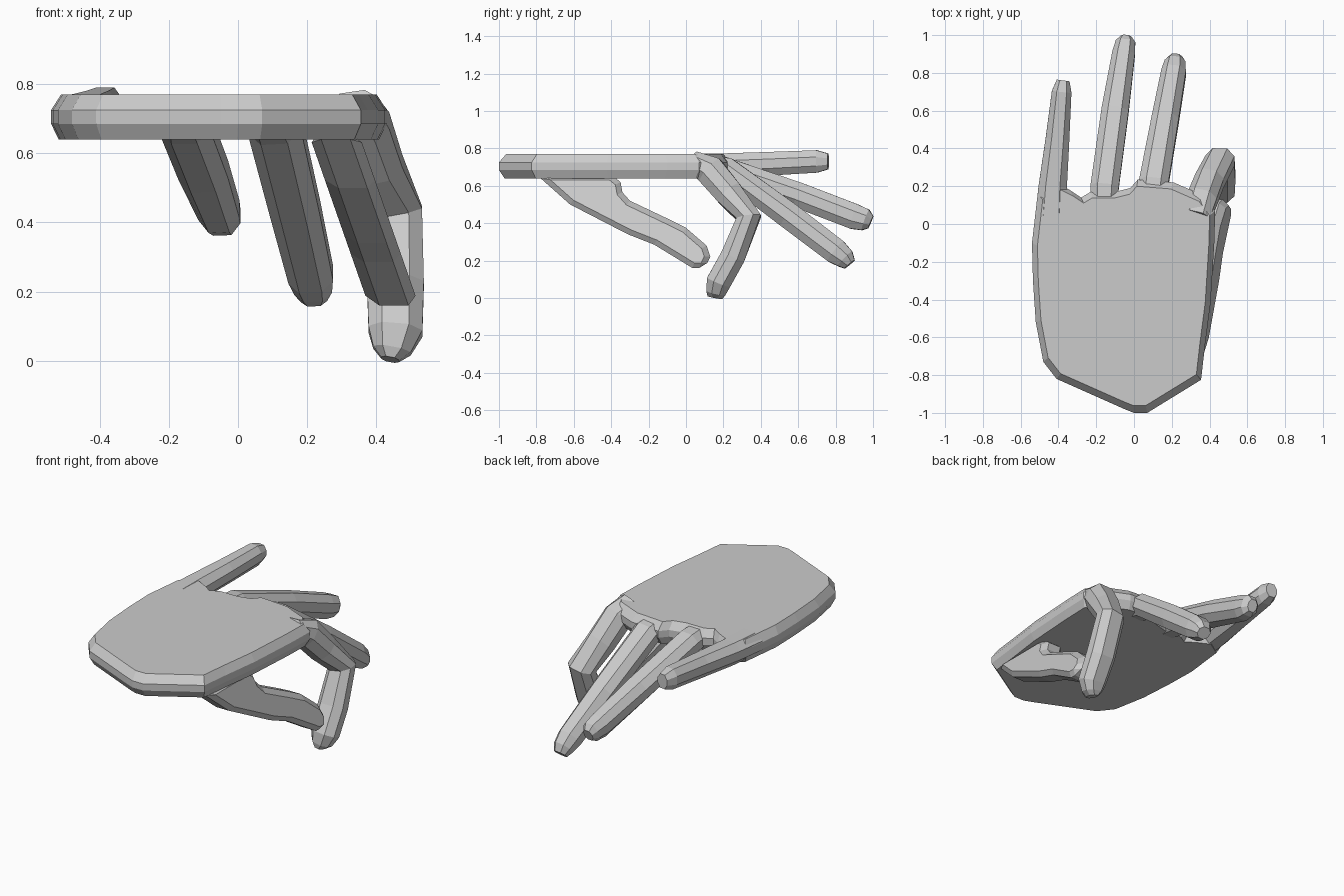
import bpy, bmesh
from mathutils import Vector

if "Cube" in bpy.data.objects:
    bpy.data.objects.remove(bpy.data.objects["Cube"])


def skin(name, rings):
    """Bridge equal-length rings of points into a closed flat-shaded solid."""
    bm = bmesh.new()
    loops = [[bm.verts.new(p) for p in ring] for ring in rings]
    n = len(loops[0])
    for a, b in zip(loops, loops[1:]):
        for i in range(n):
            j = (i + 1) % n
            bm.faces.new((a[i], a[j], b[j], b[i]))
    bm.faces.new(loops[0][::-1])
    bm.faces.new(loops[-1])
    bmesh.ops.recalc_face_normals(bm, faces=bm.faces)
    me = bpy.data.meshes.new(name)
    bm.to_mesh(me)
    bm.free()
    ob = bpy.data.objects.new(name, me)
    bpy.context.collection.objects.link(ob)
    return ob


OCT = [(1, .4), (.5, 1), (-.5, 1), (-1, .4), (-1, -.4), (-.5, -1), (.5, -1), (1, -.4)]


def finger(name, path):
    """Eight-sided finger; each station is x, y, z, half width, half thickness."""
    pts = [Vector(p[:3]) for p in path]
    rings = []
    for i, (p, st) in enumerate(zip(pts, path)):
        t = Vector()
        if i > 0:
            t += (p - pts[i - 1]).normalized()
        if i < len(pts) - 1:
            t += (pts[i + 1] - p).normalized()
        t.normalize()
        side = Vector((1, 0, 0))
        side = (side - t * side.dot(t)).normalized()
        up = side.cross(t)
        rings.append([p + side * (u * st[3]) + up * (v * st[4]) for u, v in OCT])
    return skin(name, rings)


# Palm: outline stacked in four levels with rounded rim
outline = [(-.54, -.1), (-.535, -.3), (-.52, -.52), (-.48, -.73), (-.41, -.82), (-.05, -.98),
           (0, -1), (.07, -1), (.355, -.825), (.375, -.65), (.405, -.42), (.425, -.1),
           (.43, .07), (.37, .15), (.21, .22), (.02, .235), (-.02, .19), (-.10, .17),
           (-.23, .17), (-.28, .14), (-.34, .18), (-.42, .22), (-.51, .16)]
C = Vector((-.06, -.35))
palm_rings = []
for z, s in ((.64, .955), (.685, 1), (.725, 1), (.77, .94)):
    palm_rings.append([(C.x + (x - C.x) * s, C.y + (y - C.y) * s, z) for x, y in outline])
skin("palm", palm_rings)

# Four fingers
finger("little_finger", [(-.44, .02, .705, .085, .065), (-.43, .2, .708, .075, .065),
                         (-.405, .45, .718, .063, .063), (-.383, .70, .73, .052, .06),
                         (-.375, .76, .73, .034, .042)])
finger("ring_finger", [(-.16, .08, .705, .07, .06), (-.155, .2, .69, .075, .065),
                       (-.10, .60, .55, .072, .068), (-.055, .90, .435, .06, .068),
                       (-.045, .96, .417, .052, .058), (-.043, .988, .405, .03, .035)])
finger("middle_finger", [(.09, .08, .715, .07, .055), (.105, .22, .685, .078, .065),
                         (.165, .55, .44, .072, .07), (.21, .80, .25, .065, .068),
                         (.217, .85, .21, .055, .055), (.22, .875, .18, .038, .035)])
finger("index_finger", [(.33, .04, .735, .075, .05), (.36, .13, .68, .08, .08),
                        (.40, .23, .56, .078, .075), (.455, .335, .43, .078, .066),
                        (.455, .25, .22, .082, .066), (.455, .175, .085, .078, .066),
                        (.445, .16, .03, .055, .052), (.44, .155, .004, .026, .04)])

# Thumb: side profile leaning outward as it drops, with bevelled flanks
thumb = [(-.80, .66), (-.62, .50), (-.31, .34), (-.17, .285), (.01, .175), (.035, .16),
         (.10, .16), (.13, .22), (.11, .28), (0, .375), (-.10, .425), (-.30, .52),
         (-.34, .565), (-.35, .62), (-.40, .66)]
rings = []
for off in (-.145, 0):
    rings.append([(.355 + (.64 - z) * .35 + off, y, z) for y, z in thumb])
thumb_ob = skin("thumb", rings)
bev = thumb_ob.modifiers.new("rounding", 'BEVEL')
bev.width = .03
bev.segments = 1
bev.limit_method = 'ANGLE'
bev.angle_limit = 1.0
